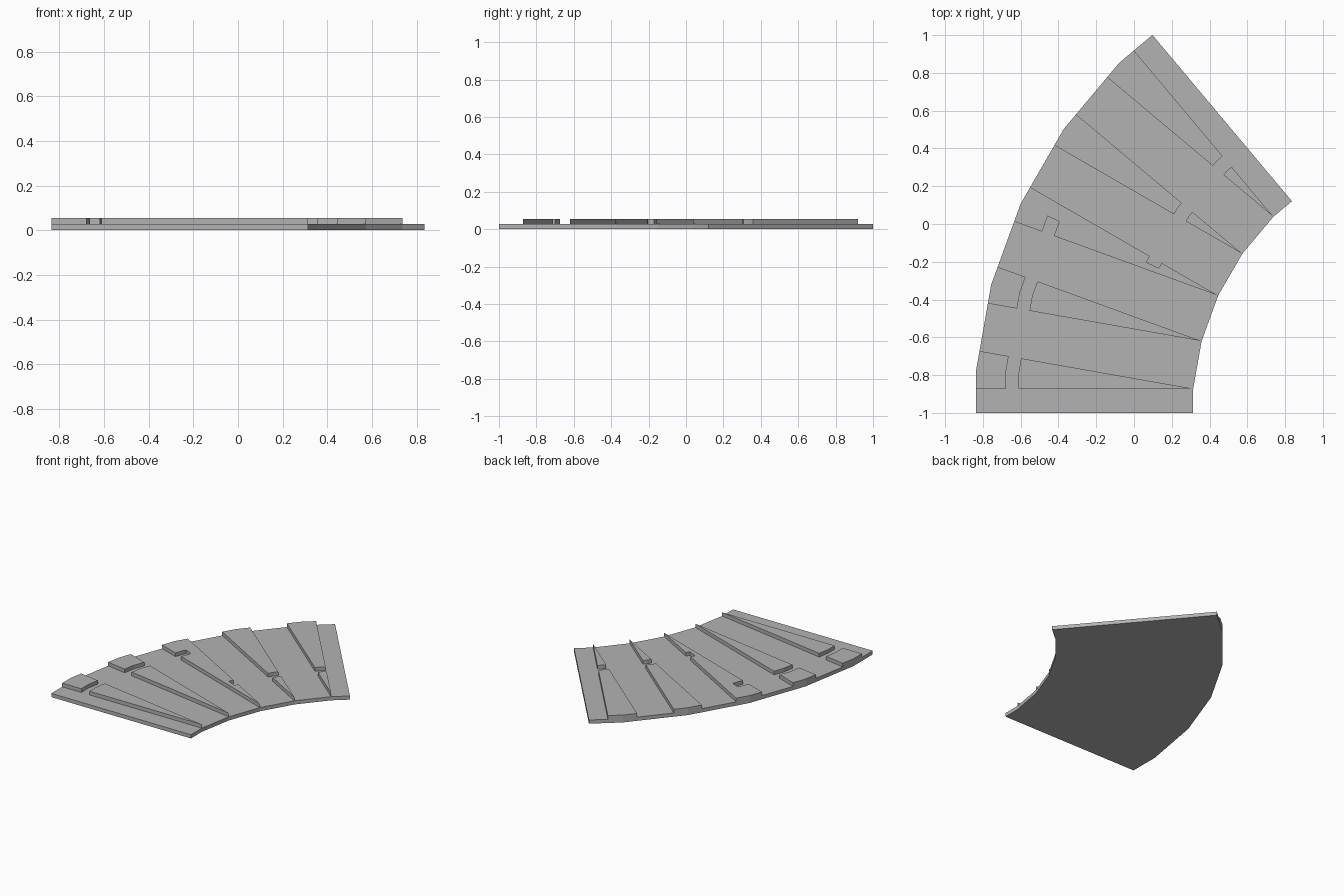
import bpy
import bmesh
from math import cos, radians
from mathutils import Vector, Matrix

cube = bpy.data.objects.get("Cube")
if cube:
    bpy.data.objects.remove(cube)

# Main dimensions
SLAB = 0.0275        # base thickness, also the raised plate thickness
OUTER = 1.149        # width of the strip from inner to outer edge
STEP = 0.256         # length of each flat lane between wedges
TURN = 10            # turn of each wedge in degrees
HALF = TURN / 2
FAR = (0.925, 0.992)     # radii of the gap near the outer edge
NEAR = (0.345, 0.418)    # radii of the gap near the inner edge

grey = bpy.data.materials.new("light grey")
grey.use_nodes = True
colour = (0.45, 0.45, 0.45, 1)
grey.diffuse_color = colour
grey.node_tree.nodes["Principled BSDF"].inputs["Base Color"].default_value = colour


def prism(name, outline, bottom, height):
    """Extrude a flat outline upwards into a solid."""
    bm = bmesh.new()
    face = bm.faces.new([bm.verts.new((p.x, p.y, bottom)) for p in outline])
    top = bmesh.ops.extrude_face_region(bm, geom=[face])["geom"]
    bmesh.ops.translate(bm, vec=(0, 0, height),
                        verts=[v for v in top if isinstance(v, bmesh.types.BMVert)])
    bmesh.ops.recalc_face_normals(bm, faces=bm.faces)
    mesh = bpy.data.meshes.new(name)
    bm.to_mesh(mesh)
    bm.free()
    mesh.materials.append(grey)
    obj = bpy.data.objects.new(name, mesh)
    bpy.context.collection.objects.link(obj)
    return obj


def turned(x, y, degrees):
    return Matrix.Rotation(radians(-degrees), 2) @ Vector((x, y))


def on_wedge(k, radius, angle):
    """Point on wedge k; the middle corner lies on the tangent lines."""
    if angle == HALF:
        radius /= cos(radians(HALF))
    return pivots[k] + turned(-radius, 0, k * TURN + angle)


def arc(k, radius):
    return [on_wedge(k, radius, a) for a in (0, HALF, TURN)]


# Pivot corners along the inner edge
pivots = [Vector((0.3135, -0.872))]
for k in range(1, 5):
    pivots.append(pivots[-1] + turned(0, STEP, k * TURN))

# Base slab: inner edge, far end, then the outer edge back to the start
start = Vector((0, -STEP / 2))
end = turned(0, STEP / 2, 5 * TURN)
outer = [p for k in range(5) for p in arc(k, OUTER)]
inner = [pivots[0] + start] + pivots + [pivots[-1] + end]
prism("curved_base", inner + [outer[-1] + end] + outer[::-1] + [outer[0] + start], 0, SLAB)

# Raised wedges split by a gap: far from the pivot, then close to it
for k, (low, high) in ((0, FAR), (1, FAR), (3, NEAR), (4, NEAR)):
    prism(f"inner_wedge_{k + 1}", [pivots[k]] + arc(k, low), SLAB, SLAB)
    prism(f"outer_wedge_{k + 1}", arc(k, high) + arc(k, OUTER)[::-1], SLAB, SLAB)


# Middle wedge: one piece with a half-width notch on each side
def notch(side, first, last):
    return [on_wedge(2, first, side), on_wedge(2, first, HALF),
            on_wedge(2, last, HALF), on_wedge(2, last, side)]


prism("notched_wedge",
      [pivots[2]] + notch(0, *FAR) + arc(2, OUTER) + notch(TURN, *NEAR[::-1]),
      SLAB, SLAB)
